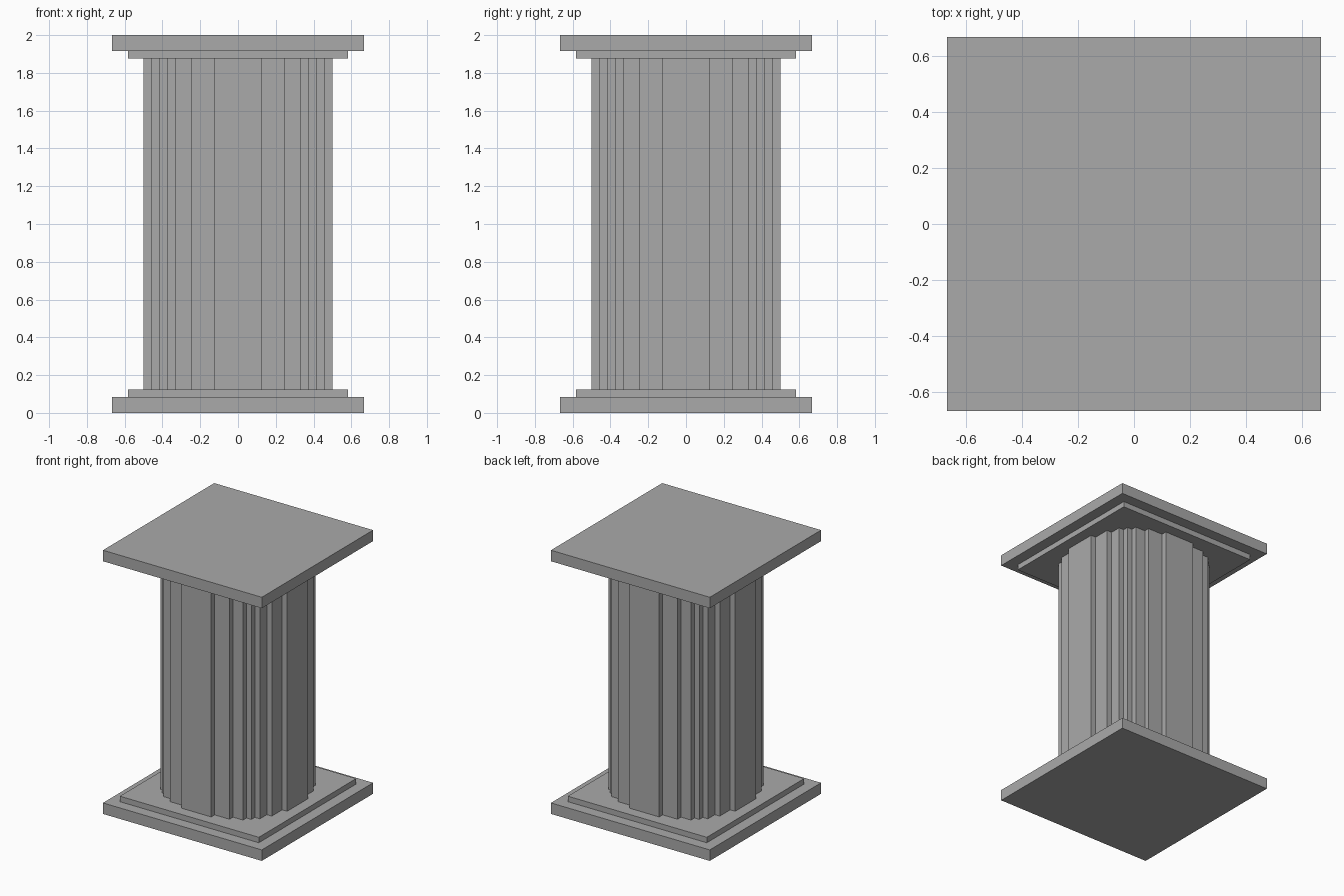
import bpy
import bmesh

if "Cube" in bpy.data.objects:
    bpy.data.objects.remove(bpy.data.objects["Cube"], do_unlink=True)

U = 1 / 24  # every part snaps to this grid step

stone = bpy.data.materials.new("grey stone")
stone.use_nodes = True
COLOUR = (0.4, 0.4, 0.4, 1)
stone.diffuse_color = COLOUR
stone.node_tree.nodes["Principled BSDF"].inputs["Base Color"].default_value = COLOUR


def prism(name, outline, z0, z1):
    """Extrude a plan outline (grid steps) between two heights."""
    bm = bmesh.new()
    base = bm.faces.new([bm.verts.new((x * U, y * U, z0 * U)) for x, y in outline])
    top = bmesh.ops.extrude_face_region(bm, geom=[base], use_keep_orig=True)["geom"]
    verts = [v for v in top if isinstance(v, bmesh.types.BMVert)]
    bmesh.ops.translate(bm, verts=verts, vec=(0, 0, (z1 - z0) * U))
    bmesh.ops.recalc_face_normals(bm, faces=bm.faces)
    mesh = bpy.data.meshes.new(name)
    bm.to_mesh(mesh)
    bm.free()
    mesh.materials.append(stone)
    obj = bpy.data.objects.new(name, mesh)
    bpy.context.collection.objects.link(obj)
    return obj


def square(r):
    return [(r, -r), (r, r), (-r, r), (-r, -r)]


# Stepped round plan: one quarter of the staircase, turned four times
steps = [(12, 3), (11, 6), (10, 8), (9, 9), (8, 10), (6, 11), (3, 12)]
quarter = [steps[0]]
for (_, y), (x, y_next) in zip(steps, steps[1:]):
    quarter += [(x, y), (x, y_next)]
outline = []
for _ in range(4):
    outline += quarter
    quarter = [(-y, x) for x, y in quarter]

# Column between paired slabs
prism("shaft", outline, 3, 45)
prism("base_plinth", square(16), 0, 2)
prism("base_step", square(14), 2, 3)
prism("capital_step", square(14), 45, 46)
prism("capital_slab", square(16), 46, 48)
